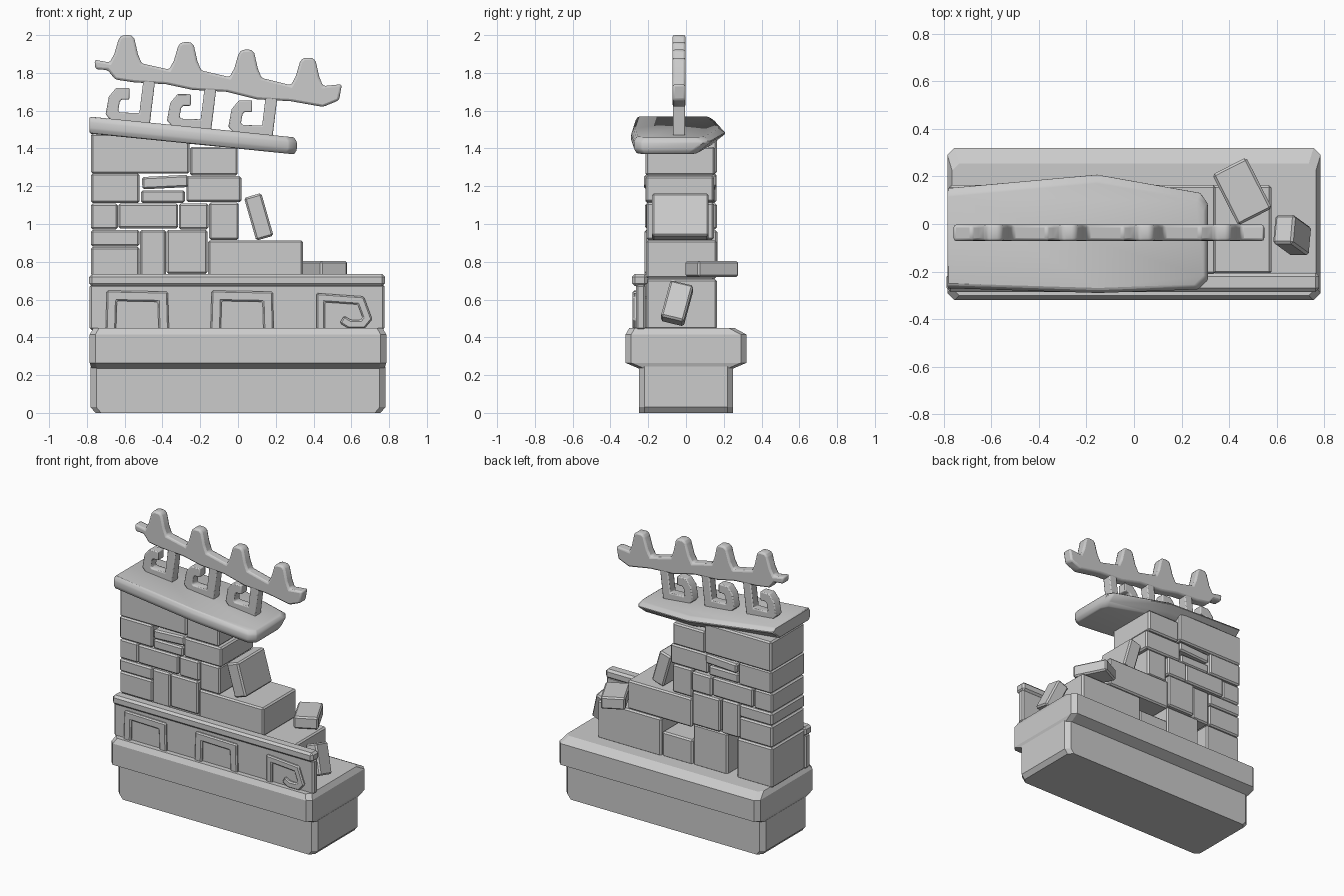
import bpy, bmesh, math, random
from mathutils import Vector, Matrix

random.seed(4)
cube = bpy.data.objects.get("Cube")
if cube:
    bpy.data.objects.remove(cube, do_unlink=True)

stone = bpy.data.materials.new("grey_stone")
stone.use_nodes = True
GREY = (0.6, 0.6, 0.6, 1)
stone.diffuse_color = GREY
stone.node_tree.nodes["Principled BSDF"].inputs["Base Color"].default_value = GREY


def finish(name, bm, bevel=0.0, segments=1, smooth=False):
    """Turn a bmesh into a named, shaded stone object."""
    bmesh.ops.recalc_face_normals(bm, faces=bm.faces)
    mesh = bpy.data.meshes.new(name)
    bm.to_mesh(mesh)
    bm.free()
    mesh.materials.append(stone)
    obj = bpy.data.objects.new(name, mesh)
    bpy.context.collection.objects.link(obj)
    if bevel:
        mod = obj.modifiers.new("worn_edges", "BEVEL")
        mod.width = bevel
        mod.segments = segments
        mod.limit_method = "ANGLE"
    if smooth:
        bpy.ops.object.select_all(action="DESELECT")
        obj.select_set(True)
        bpy.context.view_layer.objects.active = obj
        bpy.ops.object.shade_smooth_by_angle(angle=math.radians(50))
    return obj


def loft(name, rings, **style):
    """Skin matching closed rings of 3D points and cap both ends."""
    bm = bmesh.new()
    loops = [[bm.verts.new(p) for p in ring] for ring in rings]
    count = len(loops[0])
    for low, high in zip(loops, loops[1:]):
        for i in range(count):
            j = (i + 1) % count
            bm.faces.new((low[i], low[j], high[j], high[i]))
    bm.faces.new(loops[0])
    bm.faces.new(loops[-1])
    return finish(name, bm, **style)


def prism(name, outline, y0, y1, **style):
    """Extrude a front outline (x, z) through the depth."""
    return loft(name, [[(x, y, z) for x, z in outline] for y in (y0, y1)], **style)


def strip(path, width):
    """Outline of a mitred band that follows a path."""
    pts = [Vector(p) for p in path]
    left, right = [], []
    for i, p in enumerate(pts):
        before = (p - pts[i - 1]).normalized() if i else (pts[1] - p).normalized()
        after = (pts[i + 1] - p).normalized() if i + 1 < len(pts) else before
        n0, n1 = (Vector((-d.y, d.x)) for d in (before, after))
        offset = (n0 + n1) / (1 + n0.dot(n1)) * width / 2
        left.append(p + offset)
        right.append(p - offset)
    return left + right[::-1]


def block(name, size, centre, rotation=(0, 0, 0), bevel=0.01):
    """A bevelled stone block."""
    bm = bmesh.new()
    bmesh.ops.create_cube(bm, size=1, matrix=Matrix.Diagonal((*size, 1)))
    obj = finish(name, bm, bevel)
    obj.location = centre
    obj.rotation_euler = rotation
    return obj


def cut_rect(z, hx, y0, y1, c=0.03):
    """Rectangle ring with cut corners."""
    return [(-hx + c, y0, z), (hx - c, y0, z), (hx, y0 + c, z), (hx, y1 - c, z),
            (hx - c, y1, z), (-hx + c, y1, z), (-hx, y1 - c, z), (-hx, y0 + c, z)]


# Plinth
loft("plinth_foot", [cut_rect(0, .755, -.25, .25), cut_rect(.03, .78, -.25, .25),
                     cut_rect(.245, .78, -.25, .25)])
loft("plinth_top", [cut_rect(.235, .775, -.25, .25), cut_rect(.265, .785, -.32, .32),
                    cut_rect(.415, .785, -.32, .32), cut_rect(.45, .765, -.3, .255)])

# Front frieze with raised ornaments
block("frieze_panel", (1.56, .05, .24), (-.005, -.24, .56))
block("frieze_cap", (1.565, .08, .065), (-.005, -.245, .703), bevel=.015)
for i, x in enumerate((-.533, .022)):
    arch = [(x - .14, .44), (x - .135, .62), (x + .135, .615), (x + .14, .44)]
    prism(f"frieze_arch_{i + 1}", strip(arch, .055), -.282, -.25, bevel=.008)
scroll = [(.437, .44), (.437, .61), (.65, .595), (.685, .5), (.66, .47), (.59, .47), (.55, .495)]
prism("frieze_scroll", strip(scroll, .045), -.282, -.25, bevel=.008)

# Wall stones: x start, x end, z start, z end
stones = [
    (-.78, -.5, .44, .725), (-.43, -.16, .44, .735), (-.16, .08, .44, .62), (.08, .58, .44, .71),
    (-.78, -.52, .725, .88), (-.78, -.52, .88, .97), (-.52, -.38, .725, .97),
    (-.38, -.16, .735, .97), (-.16, .345, .71, .915),
    (-.78, -.635, .97, 1.11), (-.635, -.315, .975, 1.11), (-.315, -.155, .97, 1.11),
    (-.155, .005, .915, 1.115),
    (-.78, -.52, 1.11, 1.27), (-.515, -.28, 1.11, 1.18), (-.275, .02, 1.115, 1.255),
    (-.78, -.255, 1.265, 1.48), (-.255, .0, 1.255, 1.41),
]
for i, (x0, x1, z0, z1) in enumerate(stones):
    front = -.215 + random.uniform(-.006, .006)
    back = .157 + random.uniform(-.01, .01)
    block(f"wall_stone_{i + 1}", (x1 - x0 - .003, back - front, z1 - z0 - .003),
          ((x0 + x1) / 2, (front + back) / 2, (z0 + z1) / 2))

# Loose and fallen stones
block("loose_stone", (.245, .385, .065), (-.385, -.03, 1.222), (0, -.05, 0))
block("leaning_stone", (.095, .3, .235), (.11, -.03, 1.038), (0, -.28, 0))
block("fallen_stone", (.16, .24, .085), (.455, .137, .762), (0, 0, math.radians(27)))
block("propped_stone", (.09, .125, .21), (.665, -.047, .58), (-.25, -.36, 0))

# Sloping roof slab with a narrower underside
plan = [(-.785, -.27), (-.15, -.29), (.27, -.275), (.312, -.235), (.312, .09),
        (.28, .135), (-.155, .212), (-.785, .155)]


def slab_ring(height, shrink, back_cut):
    ring = []
    for x, y in plan:
        inner = y + shrink if y < 0 else y - back_cut
        ring.append((x - shrink * (x > 0), inner, height - .1 * x))
    return ring


loft("roof_slab", [slab_ring(1.4, .015, .08), slab_ring(1.425, 0, .05), slab_ring(1.465, 0, 0),
                   slab_ring(1.49, .015, .035)], bevel=.006, smooth=True)

# Ridge crest: drooping beam with four teeth
crest = [(-.76, 1.87)]
for x, z in ((-.59, 2), (-.275, 1.963), (.045, 1.923), (.37, 1.88)):
    crest += [(x - .09, z - .145), (x - .065, z - .1), (x - .04, z - .015), (x - .02, z),
              (x + .025, z), (x + .042, z - .02), (x + .06, z - .1), (x + .08, z - .15)]
crest += [(.55, 1.74), (.535, 1.655), (.45, 1.62), (.28, 1.65), (.1, 1.66), (-.06, 1.7),
          (-.24, 1.71), (-.38, 1.74), (-.55, 1.75), (-.65, 1.765), (-.69, 1.815), (-.755, 1.82)]
prism("ridge_crest", crest, -.072, -.002, bevel=.016, segments=2, smooth=True)

# Scroll supports between slab and crest
hook = [(-.465, 1.8), (-.495, 1.555), (-.64, 1.56), (-.668, 1.59), (-.655, 1.66),
        (-.63, 1.69), (-.575, 1.69)]
for i in range(3):
    path = [(x + .325 * i, z - .033 * i) for x, z in hook]
    prism(f"ridge_scroll_{i + 1}", strip(path, .062), -.07, -.004,
          bevel=.014, segments=2, smooth=True)
